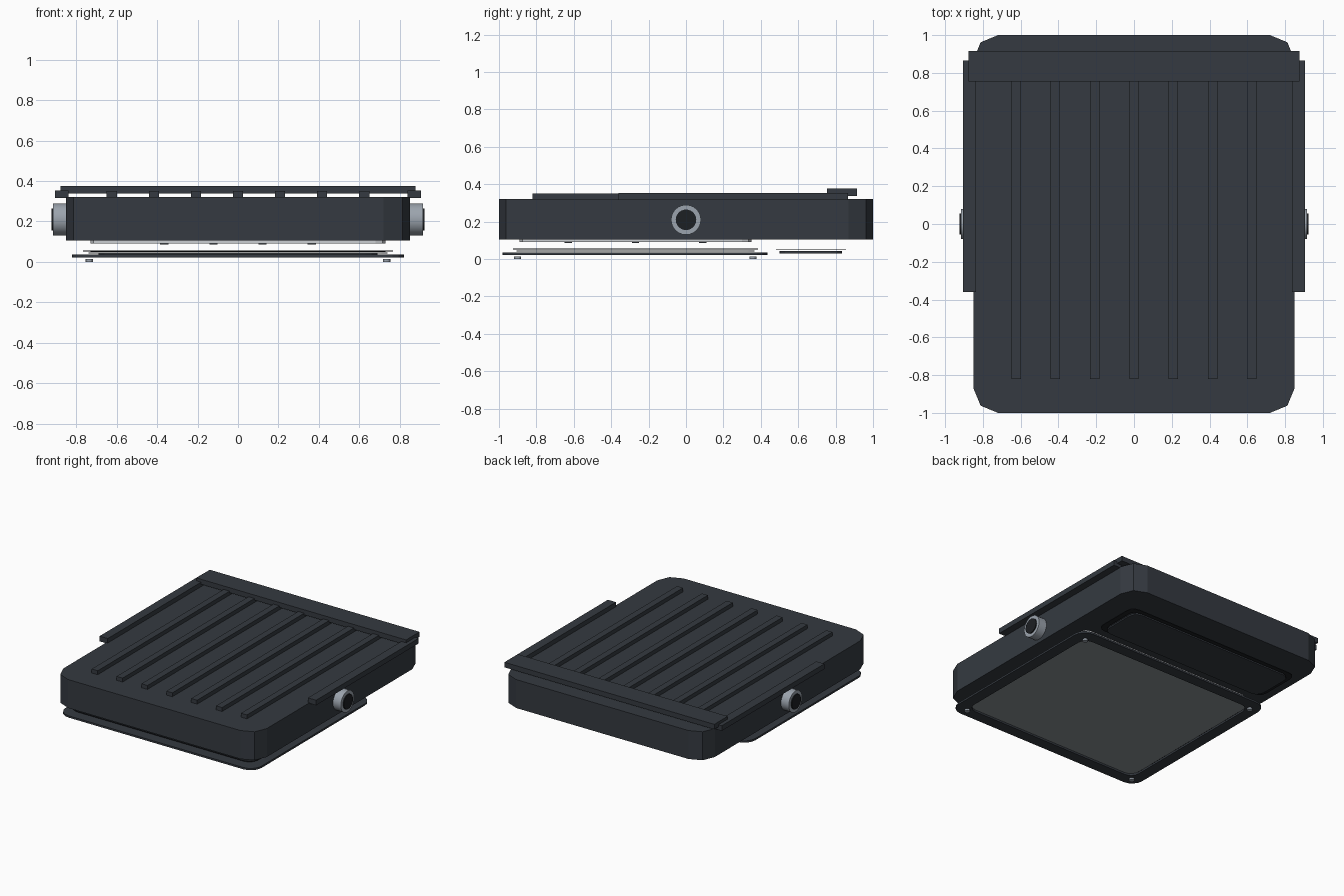
import bpy, bmesh
from math import pi, sin, cos

if "Cube" in bpy.data.objects:
    bpy.data.objects.remove(bpy.data.objects["Cube"])


def mat(name, r, g, b):
    m = bpy.data.materials.new(name)
    m.diffuse_color = (r, g, b, 1)
    m.use_nodes = True
    m.node_tree.nodes["Principled BSDF"].inputs["Base Color"].default_value = m.diffuse_color
    return m


DARK = mat("dark_metal", 0.035, 0.042, 0.052)
BLACK = mat("black_rubber", 0.012, 0.014, 0.017)
STEEL = mat("steel", 0.33, 0.37, 0.42)
GLASS = mat("grey_glass", 0.25, 0.28, 0.29)
PALE = mat("pale_reflector", 0.6, 0.62, 0.65)


def finish(bm, name, m):
    bmesh.ops.recalc_face_normals(bm, faces=bm.faces)
    me = bpy.data.meshes.new(name)
    bm.to_mesh(me)
    bm.free()
    ob = bpy.data.objects.new(name, me)
    bpy.context.collection.objects.link(ob)
    me.materials.append(m)
    return ob


def outline(x0, x1, y0, y1, r, seg):
    # rounded rectangle, counter-clockwise
    pts = []
    for i, (cx, cy) in enumerate([(x1 - r, y1 - r), (x0 + r, y1 - r), (x0 + r, y0 + r), (x1 - r, y0 + r)]):
        for k in range(seg + 1):
            a = pi / 2 * (i + k / seg)
            pts.append((cx + r * cos(a), cy + r * sin(a)))
    return pts


def slab(name, hx, y0, y1, z0, z1, r, m, seg=2, rim=None):
    # rounded plate; rim = (width, inner radius) makes it a ring
    bm = bmesh.new()

    def loop(pts, z):
        return [bm.verts.new((x, y, z)) for x, y in pts]

    def wall(a, b):
        for i in range(len(a)):
            j = (i + 1) % len(a)
            bm.faces.new((a[i], a[j], b[j], b[i]))

    out = outline(-hx, hx, y0, y1, r, seg)
    ob, ot = loop(out, z0), loop(out, z1)
    wall(ob, ot)
    if rim:
        w, ri = rim
        inn = outline(-hx + w, hx - w, y0 + w, y1 - w, ri, seg)
        ib, it = loop(inn, z0), loop(inn, z1)
        wall(ib, it)
        wall(ob, ib)
        wall(ot, it)
    else:
        bm.faces.new(ob)
        bm.faces.new(ot)
    return finish(bm, name, m)


def box(name, x0, x1, y0, y1, z0, z1, m):
    bm = bmesh.new()
    bmesh.ops.create_cube(bm, size=1)
    for v in bm.verts:
        v.co = ((x0 + x1) / 2 + v.co.x * (x1 - x0), (y0 + y1) / 2 + v.co.y * (y1 - y0),
                (z0 + z1) / 2 + v.co.z * (z1 - z0))
    return finish(bm, name, m)


def cylinder(name, loc, r, depth, m, axis='Z', n=24):
    bpy.ops.mesh.primitive_cylinder_add(vertices=n, radius=r, depth=depth, location=loc,
                                        rotation=(0, pi / 2 if axis == 'X' else 0, 0))
    ob = bpy.context.object
    ob.name = name
    ob.data.materials.append(m)
    bpy.ops.object.shade_smooth_by_angle()
    return ob


# main housing with cooling fins and rear bar
slab("housing", 0.85, -1, 1, 0.105, 0.32, 0.13, DARK)
for i in range(7):
    x = (i - 3) * 0.208
    box(f"cooling_fin_{i + 1}", x - 0.025, x + 0.025, -0.82, 0.82, 0.315, 0.35, DARK)
box("rear_bar", -0.877, 0.877, 0.755, 0.915, 0.338, 0.376, DARK)

# side rails and pivot knobs
for s, side in ((-1, "left"), (1, "right")):
    xa, xb = sorted((s * 0.837, s * 0.905))
    box(f"{side}_rail", xa, xb, -0.36, 0.865, 0.315, 0.354, DARK)
    cylinder(f"{side}_knob", (s * 0.878, 0, 0.21), 0.08, 0.075, STEEL, 'X')
    cylinder(f"{side}_knob_cap", (s * 0.89, 0, 0.21), 0.055, 0.066, BLACK, 'X')

# reflector with light chips
slab("reflector", 0.73, -0.89, 0.35, 0.092, 0.108, 0.05, PALE)
for i in range(4):
    for j in range(3):
        x, y = (i - 1.5) * 0.243, -0.27 + (j - 1) * 0.36
        box(f"light_chip_{i + 1}_{j + 1}", x - 0.02, x + 0.02, y - 0.02, y + 0.02, 0.087, 0.093, DARK)

# front window: gasket, glass, frame and screws
slab("window_gasket", 0.765, -0.925, 0.385, 0.052, 0.057, 0.07, BLACK, 3, (0.05, 0.05))
slab("window_glass", 0.74, -0.905, 0.365, 0.041, 0.047, 0.06, GLASS, 3)
slab("window_frame", 0.82, -0.98, 0.435, 0.022, 0.036, 0.09, DARK, 4, (0.085, 0.07))
for x in (-0.735, 0.735):
    for y in (-0.9, 0.358):
        cylinder("frame_screw", (x, y, 0.007), 0.019, 0.014, STEEL, n=12)

# rear compartment cover and gasket
slab("cover_gasket", 0.73, 0.48, 0.855, 0.050, 0.055, 0.06, BLACK, 3, (0.04, 0.04))
slab("compartment_cover", 0.69, 0.5, 0.835, 0.031, 0.042, 0.06, DARK, 3)
